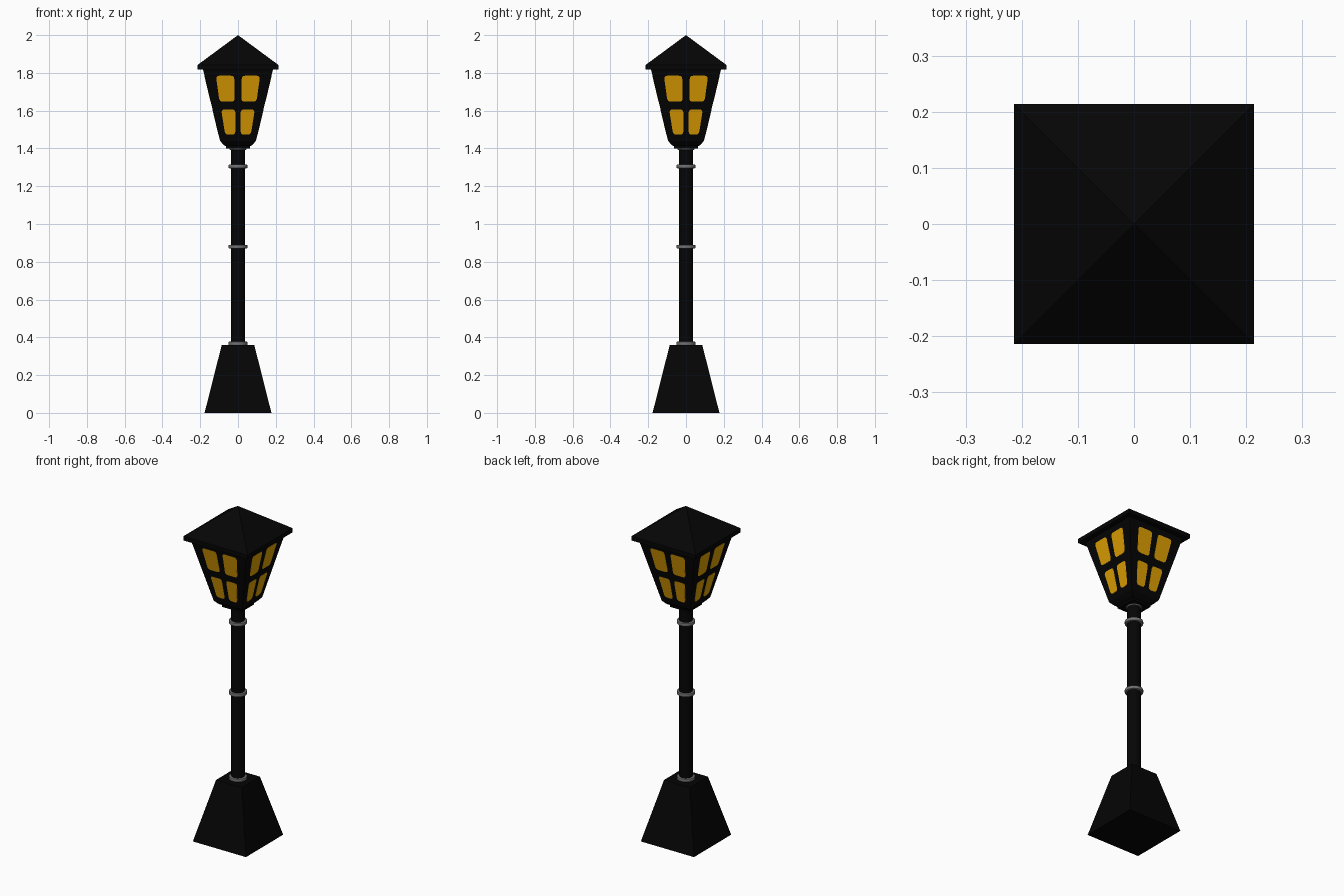
import bpy, bmesh, math
from mathutils import Vector, Matrix

if "Cube" in bpy.data.objects:
    bpy.data.objects.remove(bpy.data.objects["Cube"])


def material(name, r, g, b):
    m = bpy.data.materials.new(name)
    m.diffuse_color = (r, g, b, 1)
    m.use_nodes = True
    m.node_tree.nodes["Principled BSDF"].inputs["Base Color"].default_value = m.diffuse_color
    return m


BLACK = material("black iron", 0.0015, 0.0015, 0.0015)
GREY = material("grey metal", 0.17, 0.17, 0.17)
AMBER = material("amber glass", 0.74, 0.35, 0.001)


def finish(name, bm, mat, smooth=False):
    bmesh.ops.recalc_face_normals(bm, faces=bm.faces)
    me = bpy.data.meshes.new(name)
    bm.to_mesh(me)
    bm.free()
    ob = bpy.data.objects.new(name, me)
    bpy.context.collection.objects.link(ob)
    me.materials.append(mat)
    if smooth:
        bpy.ops.object.select_all(action='DESELECT')
        bpy.context.view_layer.objects.active = ob
        ob.select_set(True)
        bpy.ops.object.shade_smooth_by_angle()
    return ob


def stack(name, profile, mat, sides=4, smooth=False):
    """Stack (half width, z) rings; four sides gives an axis-aligned square."""
    bm = bmesh.new()
    k = math.sqrt(2) if sides == 4 else 1
    rings = []
    for r, z in profile:
        if r == 0:
            rings.append([bm.verts.new((0, 0, z))] * sides)
            continue
        rings.append([bm.verts.new((r * k * math.cos(a), r * k * math.sin(a), z))
                      for a in [(i + 0.5) * math.tau / sides for i in range(sides)]])
    for lo, hi in zip(rings, rings[1:]):
        for i in range(sides):
            j = (i + 1) % sides
            quad = [lo[i], lo[j], hi[j], hi[i]]
            bm.faces.new(list(dict.fromkeys(quad)))
    for ring in (rings[0], rings[-1]):
        if len(set(ring)) > 2:
            bm.faces.new(ring)
    return finish(name, bm, mat, smooth)


# Base, pole, lantern housing and roof
stack("base", [(0.177, 0), (0.086, 0.36)], BLACK)
stack("pole", [(0.037, 0.34), (0.037, 1.41)], BLACK, 24, True)
stack("lantern_housing", [(0.063, 1.400), (0.063, 1.412),
                          (0.075, 1.418), (0.095, 1.44), (0.187, 1.825)], BLACK)
stack("roof", [(0.214, 1.817), (0.214, 1.842), (0, 2.0)], BLACK)

# Pole rings: short bands with softened edges, plus a thin collar under the lantern
for n, (z, r, h) in enumerate([(0.367, 0.05, 0.010), (0.88, 0.05, 0.010),
                               (1.305, 0.05, 0.010), (1.399, 0.044, 0.006)]):
    c = h * 0.4
    stack(f"pole_ring_{n + 1}", [(r - c, z - h), (r - c * 0.3, z - h + c * 0.3), (r, z - h + c),
                                 (r, z + h - c), (r - c * 0.3, z + h - c * 0.3), (r - c, z + h)],
          GREY, 32, True)


# Window panes: rounded outlines lying on the sloped housing faces
def rounded(corners, radius, steps=4):
    out = []
    for i, c in enumerate(corners):
        p, c, q = Vector(corners[i - 1]), Vector(c), Vector(corners[(i + 1) % 4])
        a = c + (p - c).normalized() * radius
        b = c + (q - c).normalized() * radius
        for s in range(steps + 1):
            t = s / steps
            out.append(a * (1 - t) ** 2 + c * 2 * t * (1 - t) + b * t * t)
    return out


def housing_depth(z):
    return 0.095 + (z - 1.44) * 0.092 / 0.385


panes = [[(0.017, 1.648), (0.098, 1.648), (0.117, 1.785), (0.020, 1.785)],
         [(0.014, 1.473), (0.068, 1.473), (0.089, 1.606), (0.014, 1.606)]]
bm = bmesh.new()
for turn in range(4):
    rot = Matrix.Rotation(turn * math.pi / 2, 3, 'Z')
    for side in (-1, 1):
        for pane in panes:
            pts = rounded(pane, 0.018)
            front, back = [[bm.verts.new(rot @ Vector((side * p.x, -housing_depth(p.y) - d, p.y)))
                            for p in pts] for d in (0.001, -0.002)]
            bm.faces.new(front)
            bm.faces.new(back)
            for i in range(len(pts)):
                j = (i + 1) % len(pts)
                bm.faces.new((front[i], front[j], back[j], back[i]))
finish("window_panes", bm, AMBER)
